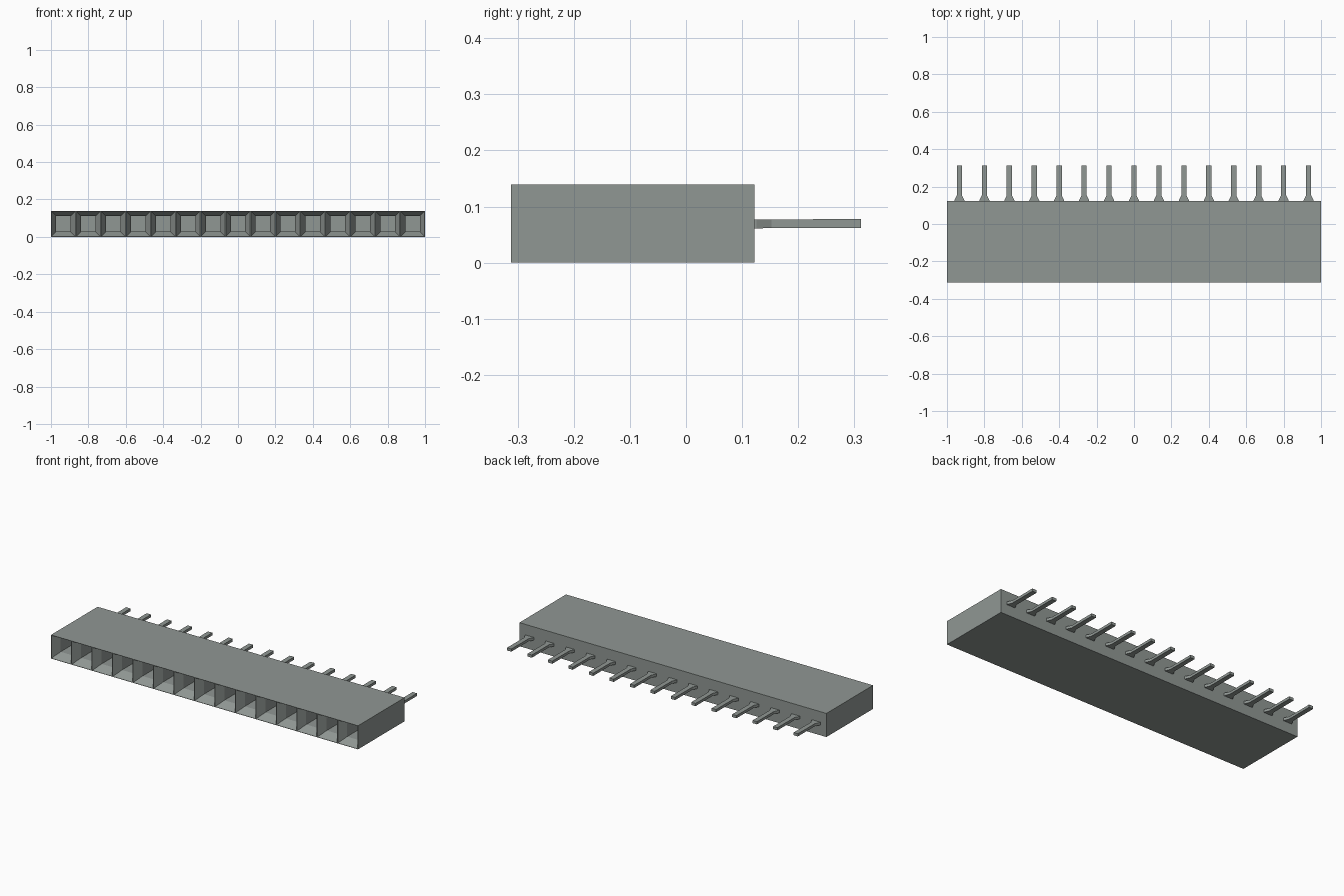
import bpy
import bmesh
from mathutils import Vector

if "Cube" in bpy.data.objects:
    bpy.data.objects.remove(bpy.data.objects["Cube"], do_unlink=True)

COUNT = 15
PITCH = 2 / COUNT
HEIGHT = 0.139
FRONT, BACK, TIP = -0.312, 0.122, 0.312

grey = bpy.data.materials.new("grey_plastic")
grey.use_nodes = True
colour = (0.28, 0.31, 0.295, 1)
grey.diffuse_color = colour
grey.node_tree.nodes["Principled BSDF"].inputs["Base Color"].default_value = colour


def finish(name, bm):
    bmesh.ops.recalc_face_normals(bm, faces=bm.faces)
    mesh = bpy.data.meshes.new(name)
    bm.to_mesh(mesh)
    bm.free()
    mesh.materials.append(grey)
    obj = bpy.data.objects.new(name, mesh)
    bpy.context.collection.objects.link(obj)
    return obj


# Housing: a row of front cells extruded backwards into a solid bar
bm = bmesh.new()
rows = [[bm.verts.new((-1 + i * PITCH, FRONT, z)) for i in range(COUNT + 1)]
        for z in (0, HEIGHT)]
cells = [bm.faces.new((rows[0][i], rows[0][i + 1], rows[1][i + 1], rows[1][i]))
         for i in range(COUNT)]
solid = bmesh.ops.extrude_face_region(bm, geom=cells, use_keep_orig=True)
new_verts = [g for g in solid["geom"] if isinstance(g, bmesh.types.BMVert)]
bmesh.ops.translate(bm, vec=Vector((0, BACK - FRONT, 0)), verts=new_verts)
bmesh.ops.recalc_face_normals(bm, faces=bm.faces)

# Sockets: thin lip, funnel mouth, then a straight square hole
for thickness, depth in ((0.002, 0), (0.026, -0.05), (0.0001, -0.22)):
    bmesh.ops.inset_individual(bm, faces=cells, thickness=thickness,
                               depth=depth, use_even_offset=True)
finish("housing", bm)

# Pins: flared root narrowing to a straight flat tail
pin_sections = ((BACK - 0.02, 0.027, 0.061, 0.077),
                (BACK + 0.004, 0.027, 0.061, 0.077),
                (BACK + 0.03, 0.014, 0.062, 0.077),
                (TIP, 0.014, 0.062, 0.078))
for i in range(COUNT):
    bm = bmesh.new()
    x = -1 + (i + 0.5) * PITCH
    rings = [[bm.verts.new((x + sx * w, y, z)) for sx, z in
              ((-1, low), (1, low), (1, high), (-1, high))]
             for y, w, low, high in pin_sections]
    for a, b in zip(rings, rings[1:]):
        for k in range(4):
            n = (k + 1) % 4
            bm.faces.new((a[k], a[n], b[n], b[k]))
    bm.faces.new(rings[0])
    bm.faces.new(rings[-1])
    finish(f"pin_{i + 1}", bm)
